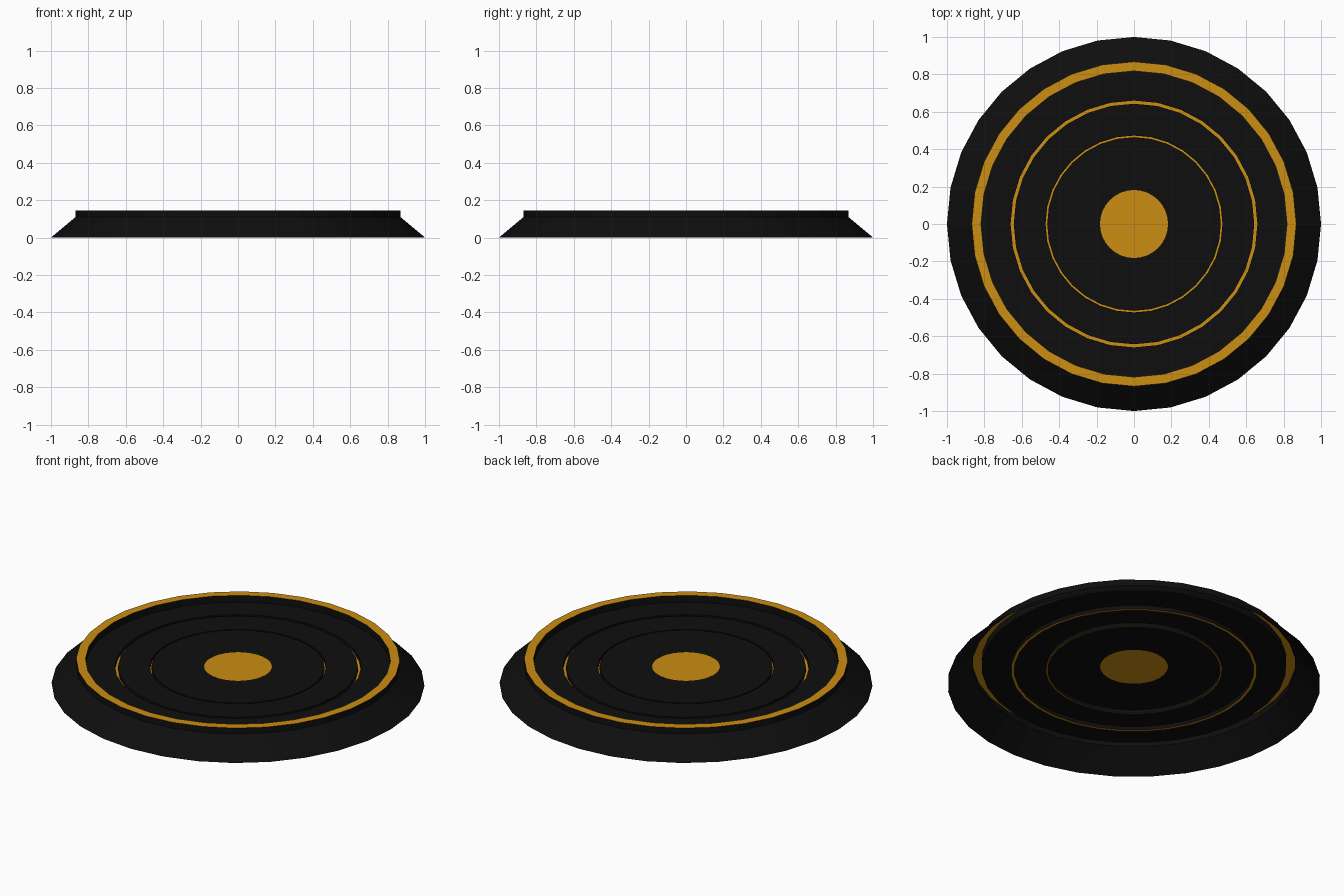
import bpy, bmesh, math

if "Cube" in bpy.data.objects:
    bpy.data.objects.remove(bpy.data.objects["Cube"])

SIDES = 32
FLOOR = 0.105   # height of the dish floor
TOP = 0.145     # height of the raised rim


def material(name, rgb):
    m = bpy.data.materials.new(name)
    m.diffuse_color = (*rgb, 1)
    m.use_nodes = True
    m.node_tree.nodes["Principled BSDF"].inputs["Base Color"].default_value = m.diffuse_color
    return m


black = material("black", (0.0045, 0.0045, 0.0045))
gold = material("gold", (0.60, 0.268, 0.006))


def lathe(name, profile, mat):
    """Spin an outside-to-inside (radius, z) profile into an open flat-shaded shell."""
    bm = bmesh.new()
    rings = []
    for r, z in profile:
        if r == 0:
            rings.append([bm.verts.new((0, 0, z))] * SIDES)
        else:
            rings.append([bm.verts.new((r * math.cos(math.tau * i / SIDES),
                                        r * math.sin(math.tau * i / SIDES), z))
                          for i in range(SIDES)])
    for a, b in zip(rings, rings[1:]):
        for i in range(SIDES):
            j = (i + 1) % SIDES
            bm.faces.new(list(dict.fromkeys((a[i], a[j], b[j], b[i]))))
    mesh = bpy.data.meshes.new(name)
    bm.to_mesh(mesh)
    bm.free()
    mesh.materials.append(mat)
    ob = bpy.data.objects.new(name, mesh)
    bpy.context.collection.objects.link(ob)
    return ob


# Sloped skirt and the short outer wall of the rim (underside is open)
lathe("sloped_skirt", [(1.0, 0), (0.868, 0.11), (0.868, TOP)], black)

# Raised gold rim and the wall dropping to the floor
lathe("gold_rim", [(0.868, TOP), (0.818, TOP)], gold)
lathe("rim_inner_wall", [(0.818, TOP), (0.818, FLOOR)], black)

# Floor bands, each ending in a narrow groove with a gold bottom
grooves = [("outer", 0.66, 0.643, 0.083), ("inner", 0.473, 0.464, 0.085)]
edge = 0.818
for label, r_out, r_in, z in grooves:
    lathe(label + "_floor_band", [(edge, FLOOR), (r_out, FLOOR), (r_out, z)], black)
    lathe(label + "_gold_groove", [(r_out, z), (r_in, z)], gold)
    lathe(label + "_groove_wall", [(r_in, z), (r_in, FLOOR)], black)
    edge = r_in

# Central floor and gold centre disc
lathe("central_floor", [(edge, FLOOR), (0.182, FLOOR)], black)
lathe("gold_centre", [(0.182, FLOOR), (0, FLOOR)], gold)
